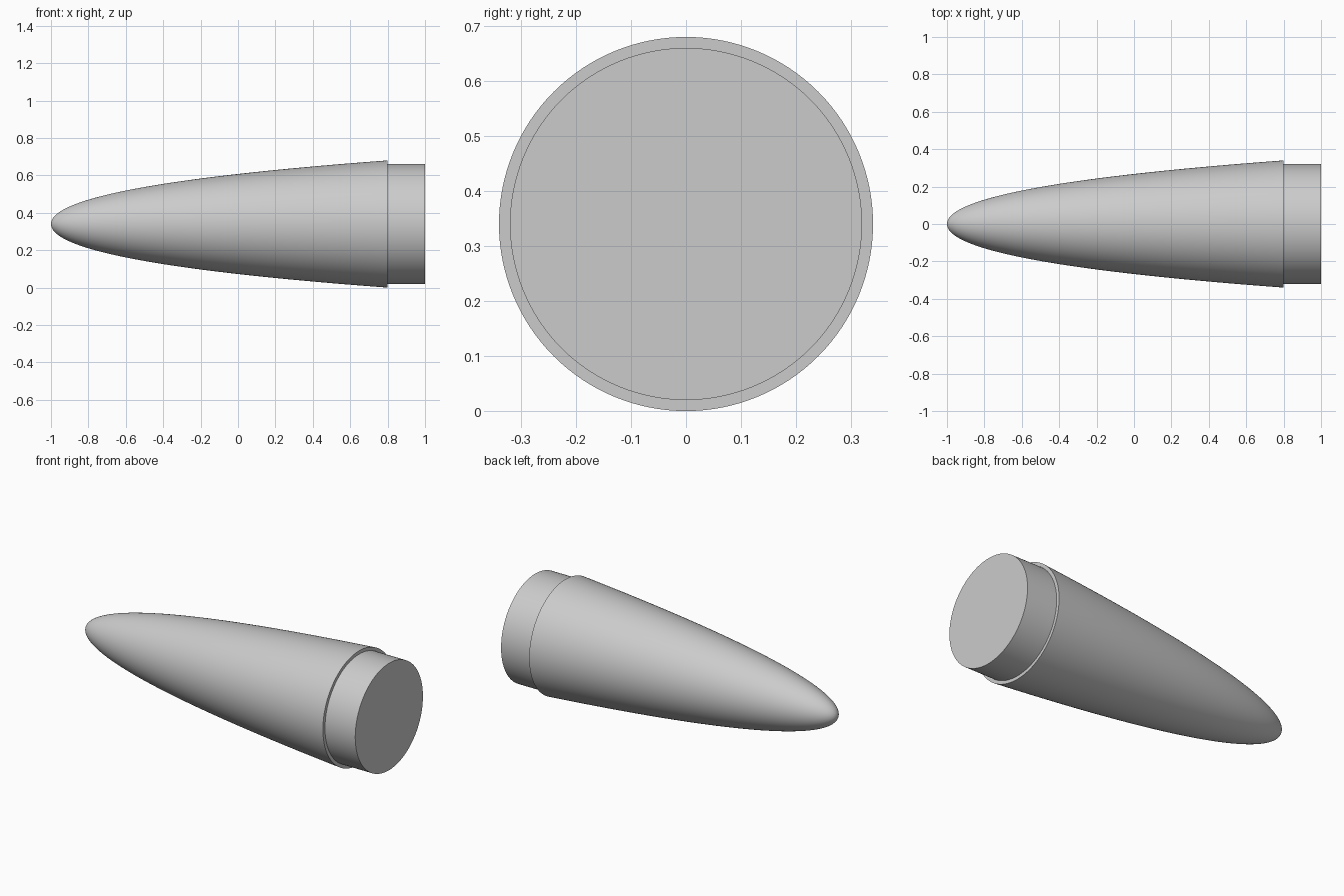
import bpy
import bmesh
import math
from mathutils import Matrix, Vector

SEGMENTS = 128
RADIUS = 0.34        # widest radius, also the height of the axis
SHOULDER_RADIUS = 0.32
BASE_X = 0.8

cube = bpy.data.objects.get("Cube")
if cube:
    bpy.data.objects.remove(cube, do_unlink=True)

# Plain grey material
grey = bpy.data.materials.new("plain_grey")
grey.use_nodes = True
colour = (0.6, 0.6, 0.6, 1.0)
grey.diffuse_color = colour
grey.node_tree.nodes["Principled BSDF"].inputs["Base Color"].default_value = colour


def lathe(name, profile):
    """Spin (x, radius) points about the long axis into a closed solid."""
    bm = bmesh.new()
    verts = [bm.verts.new((x, 0, r)) for x, r in profile]
    edges = [bm.edges.new(pair) for pair in zip(verts, verts[1:])]
    bmesh.ops.spin(bm, geom=verts + edges, cent=(0, 0, 0), axis=(1, 0, 0),
                   angle=math.tau, steps=SEGMENTS, use_merge=True)
    bmesh.ops.remove_doubles(bm, verts=bm.verts, dist=1e-5)
    # Close any open rim with a flat cap
    rims = [e for e in bm.edges if e.is_boundary]
    if rims:
        bmesh.ops.holes_fill(bm, edges=rims, sides=0)
    bmesh.ops.recalc_face_normals(bm, faces=bm.faces)
    bmesh.ops.transform(bm, matrix=Matrix.Translation((0, 0, RADIUS)), verts=bm.verts)
    mesh = bpy.data.meshes.new(name)
    bm.to_mesh(mesh)
    bm.free()
    mesh.materials.append(grey)
    obj = bpy.data.objects.new(name, mesh)
    bpy.context.collection.objects.link(obj)
    bpy.ops.object.select_all(action="DESELECT")
    obj.select_set(True)
    bpy.context.view_layer.objects.active = obj
    bpy.ops.object.shade_smooth_by_angle(angle=math.radians(30))
    return obj


# Nose cone, shoulder and end cap: a blunt curved profile stepping in at the base
tip, handle, rim = Vector((-1, 0)), Vector((-1, 0.207)), Vector((BASE_X, RADIUS))
STEPS = 64
curve = []
for i in range(STEPS + 1):
    u = i / STEPS
    curve.append(tip * (1 - u) ** 2 + handle * 2 * u * (1 - u) + rim * u ** 2)

shoulder = [(BASE_X, SHOULDER_RADIUS), (1, SHOULDER_RADIUS)]
lathe("nose_cone", [tuple(p) for p in curve] + shoulder)
